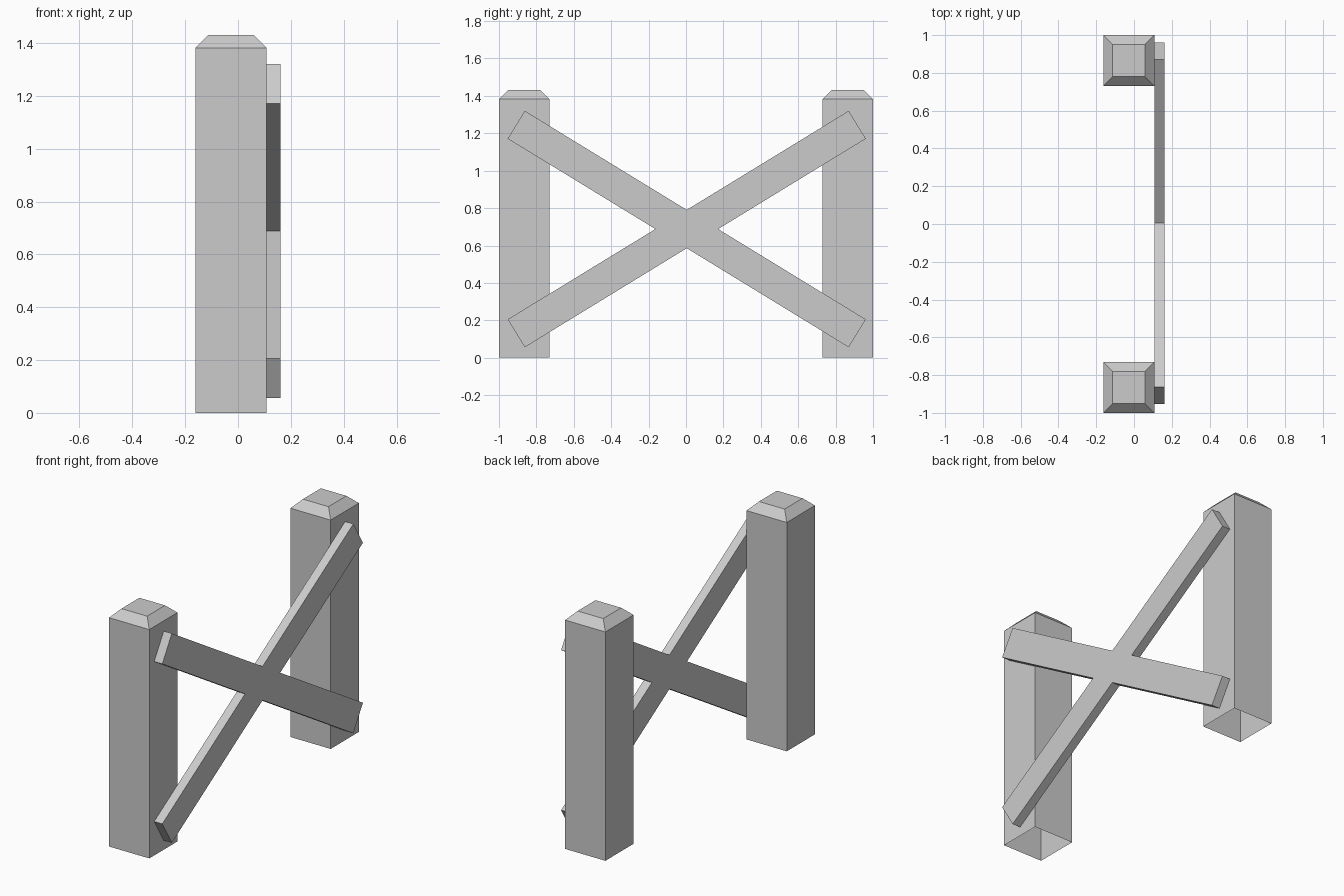
import bpy
import bmesh
from math import radians
from mathutils import Matrix

cube = bpy.data.objects.get("Cube")
if cube:
    bpy.data.objects.remove(cube, do_unlink=True)

GREY = (0.6, 0.6, 0.6, 1.0)
mat = bpy.data.materials.new("plain grey")
mat.use_nodes = True
mat.diffuse_color = GREY
mat.node_tree.nodes["Principled BSDF"].inputs["Base Color"].default_value = GREY


def finish(name, bm):
    mesh = bpy.data.meshes.new(name)
    bm.to_mesh(mesh)
    bm.free()
    mesh.materials.append(mat)
    obj = bpy.data.objects.new(name, mesh)
    bpy.context.collection.objects.link(obj)
    return obj


def box(size, center):
    bm = bmesh.new()
    bmesh.ops.create_cube(bm, size=1, matrix=Matrix.Translation(center) @ Matrix.Diagonal((*size, 1)))
    return bm


# Square post with a chamfered cap and an open underside
WIDTH, SHOULDER, TOP, INSET = 0.269, 1.382, 1.431, 0.049
POST_X = -0.027


def post(name, y):
    bm = box((WIDTH, WIDTH, SHOULDER), (POST_X, y, SHOULDER / 2))
    bm.faces.ensure_lookup_table()
    bottom = min(bm.faces, key=lambda f: f.calc_center_median().z)
    top = max(bm.faces, key=lambda f: f.calc_center_median().z)
    bmesh.ops.inset_region(bm, faces=[top], thickness=INSET, use_even_offset=True)
    for v in top.verts:
        v.co.z = TOP
    bmesh.ops.delete(bm, geom=[bottom], context='FACES_ONLY')
    return finish(name, bm)


# Diagonal plank on the side of the posts
LENGTH, HEIGHT, THICK = 2.137, 0.175, 0.054


def plank(name, angle):
    bm = box((THICK, LENGTH, HEIGHT), (0, 0, 0))
    obj = finish(name, bm)
    obj.location = (POST_X + WIDTH / 2 + THICK / 2, 0.004, 0.688)
    obj.rotation_euler.x = radians(angle)
    return obj


for label, side in (("front", -1), ("back", 1)):
    post(f"{label}_post", side * (1 - WIDTH / 2))

plank("rising_plank", 31.45)
plank("falling_plank", -31.45)
